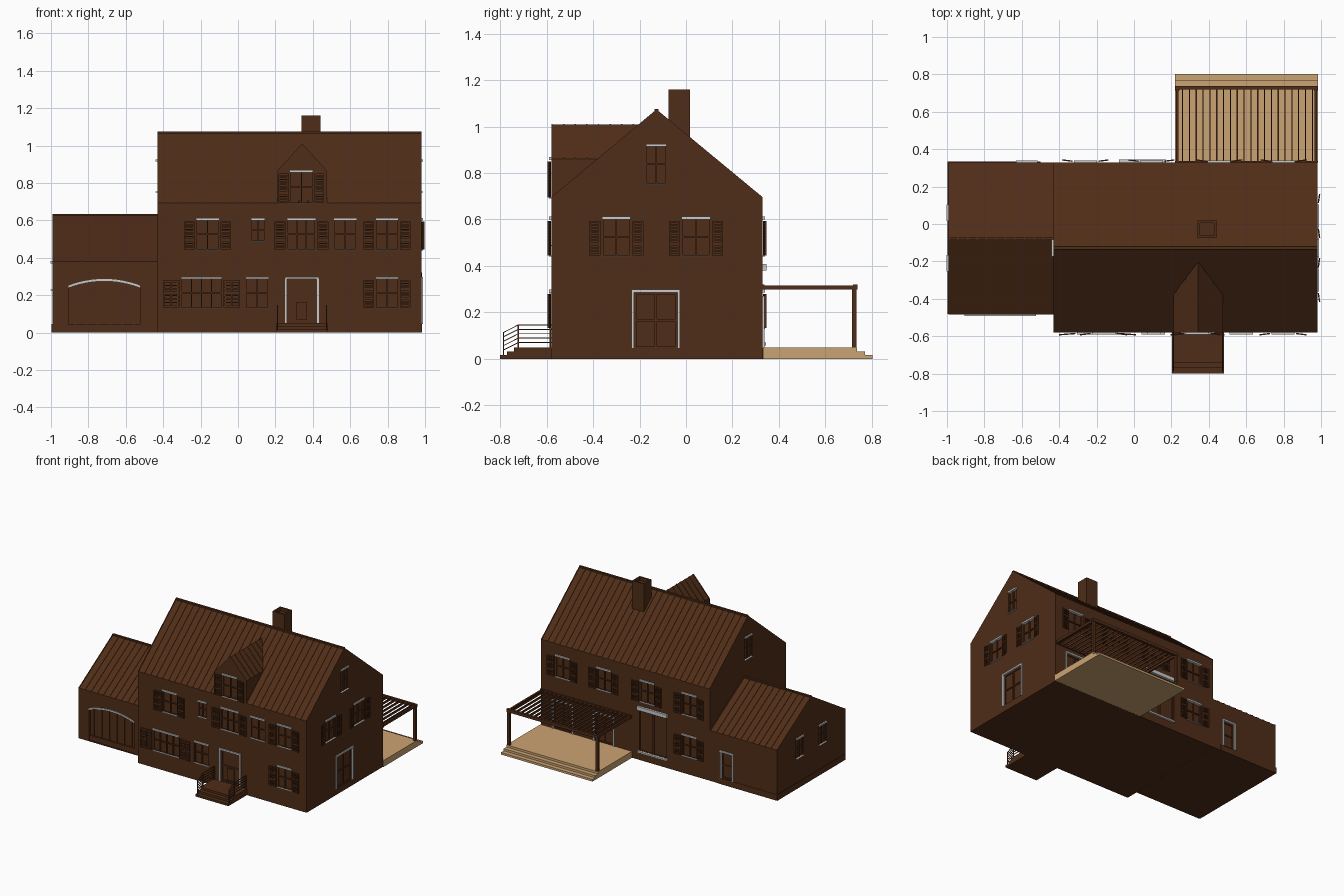
import bpy, bmesh, math
from mathutils import Vector as V

if "Cube" in bpy.data.objects:
    bpy.data.objects.remove(bpy.data.objects["Cube"])

def material(name, col):
    m = bpy.data.materials.new(name)
    m.diffuse_color = (*col, 1)
    m.use_nodes = True
    m.node_tree.nodes["Principled BSDF"].inputs["Base Color"].default_value = m.diffuse_color
    return m

BROWN = material("dark_wood", (0.08, 0.026, 0.009))
TAN = material("deck_wood", (0.6, 0.37, 0.17))
meshes = {}

def prism(name, pts, vec):
    """Extrude a polygon along vec into the named part."""
    bm = meshes.setdefault(name, bmesh.new())
    a = [bm.verts.new(V(p)) for p in pts]
    b = [bm.verts.new(V(p) + V(vec)) for p in pts]
    bm.faces.new(a)
    bm.faces.new(b[::-1])
    for i in range(len(a)):
        j = (i + 1) % len(a)
        bm.faces.new((a[i], b[i], b[j], a[j]))

def box(name, x0, x1, y0, y1, z0, z1):
    prism(name, [(x0, y0, z0), (x1, y0, z0), (x1, y1, z0), (x0, y1, z0)], (0, 0, z1 - z0))

# Wall frames: (horizontal position, height, outward distance) -> world
FRONT = lambda u, d: (u, -0.58 - d)
BACK = lambda u, d: (u, 0.33 + d)
RIGHT = lambda u, d: (0.98 + d, u)
LEFT = lambda u, d: (-0.43 - d, u)
WING_LEFT = lambda u, d: (-0.993 - d, u)

def slab(name, wall, u0, u1, z0, z1, d0, d1, lean=lambda u: 0):
    pts = [(*wall(u, d + lean(u)), z0) for u, d in ((u0, d0), (u1, d0), (u1, d1), (u0, d1))]
    prism(name, pts, (0, 0, z1 - z0))

def grid(name, wall, u0, u1, z0, z1, cols, rows, w, d0, d1, lean=lambda u: 0):
    for i in range(cols + 1):
        u = u0 + (u1 - u0 - w) * i / cols
        slab(name, wall, u, u + w, z0, z1, d0, d1, lean)
    for i in range(rows + 1):
        z = z0 + (z1 - z0 - w) * i / rows
        slab(name, wall, u0, u1, z, z + w, d0, d1, lean)

def shutter(wall, hinge, end, z0, z1, rows=3, cols=1):
    lean = lambda u: 0.002 + 0.007 * abs(u - hinge) / abs(end - hinge)
    a, b = sorted((hinge, end))
    grid("shutters", wall, a, b, z0, z1, cols, rows, 0.008, 0, 0.007, lean)
    n = rows * 4
    for i in range(n):
        z = z0 + (z1 - z0) * (i + 0.5) / n
        slab("shutters", wall, a + 0.004, b - 0.004, z - 0.003, z + 0.003, 0.001, 0.005, lean)

def window(wall, u0, u1, z0, z1, shut=0, cols=2, scols=1, srows=3):
    slab("opening_cutters", wall, u0, u1, z0, z1, -0.012, 0.02)
    grid("window_frames", wall, u0, u1, z0, z1, cols, 2, 0.006, -0.013, -0.003)
    slab("window_lintels", wall, u0, u1, z1 - 0.012, z1, -0.012, 0.01)
    slab("window_sills", wall, u0, u1, z0, z0 + 0.004, -0.012, 0.01)
    if shut:
        lo, hi = (z0 + 0.005, z1 - 0.018)
        shutter(wall, u0 - 0.007, u0 - shut - 0.007, lo, hi, srows, scols)
        shutter(wall, u1 + 0.007, u1 + shut + 0.007, lo, hi, srows, scols)

def door(wall, u0, u1, z0, z1, leaves=1, trim=0.012):
    slab("opening_cutters", wall, u0, u1, z0, z1, -0.012, 0.02)
    slab("door_surrounds", wall, u0, u0 + trim, z0, z1, -0.012, 0.008)
    slab("door_surrounds", wall, u1 - trim, u1, z0, z1, -0.012, 0.008)
    slab("door_surrounds", wall, u0, u1, z1 - trim, z1, -0.012, 0.009)
    grid("door_panels", wall, u0 + trim, u1 - trim, z0, z1 - trim, leaves, 2, 0.01, -0.013, -0.005)

# House bodies
def gabled(name, x0, x1, y0, y1, eave, ridge, ym):
    prism(name, [(x0, y0, 0), (x0, y1, 0), (x0, y1, eave), (x0, ym, ridge), (x0, y0, eave)], (x1 - x0, 0, 0))
    n = round((x1 - x0) / 0.05)
    for i in range(n + 1):      # standing roof seams
        x = x0 + (x1 - x0 - 0.006) * i / n
        for ye in (y0, y1):
            prism(name + "_roof_seams", [(x, ye, eave - 0.004), (x, ym, ridge - 0.004),
                                         (x, ym, ridge + 0.004), (x, ye, eave + 0.004)], (0.006, 0, 0))
    box(name + "_ridge_cap", x0, x1, ym - 0.008, ym + 0.008, ridge - 0.012, ridge + 0.005)

gabled("main_house", -0.43, 0.98, -0.58, 0.33, 0.692, 1.07, -0.127)
gabled("garage_wing", -0.993, -0.431, -0.485, 0.33, 0.38, 0.63, -0.078)
box("garage_plinth", -0.996, -0.5, -0.48, 0.333, 0, 0.045)

# Dormer
dx, dw = 0.343, 0.133
prism("dormer", [(dx - dw, -0.58, 0.69), (dx + dw, -0.58, 0.69), (dx + dw, -0.58, 0.86),
                 (dx, -0.58, 1.008), (dx - dw, -0.58, 0.86)], (0, 0.38, 0))
for i in range(8):
    for s in (-1, 1):
        y = -0.58 + i * 0.05
        if y < -0.2:
            prism("dormer_roof_seams", [(dx + s * dw, y, 0.857), (dx, y, 1.004), (dx, y, 1.011),
                                        (dx + s * dw, y, 0.865)], (0, 0.006, 0))

# Chimney with hollow top
box("chimney", 0.34, 0.44, -0.075, 0.018, 0.9, 1.135)
for x in (0.34, 0.427):
    box("chimney_rim", x, x + 0.013, -0.075, 0.018, 1.135, 1.16)
for y in (-0.075, 0.005):
    box("chimney_rim", 0.353, 0.427, y, y + 0.013, 1.135, 1.16)

# Front windows
window(FRONT, -0.225, -0.1, 0.44, 0.612, 0.056)
window(FRONT, 0.07, 0.145, 0.485, 0.612)
window(FRONT, 0.262, 0.416, 0.44, 0.612, 0.06, 3)
window(FRONT, 0.51, 0.635, 0.44, 0.612)
window(FRONT, 0.735, 0.858, 0.44, 0.612, 0.056)
window(FRONT, -0.305, -0.085, 0.128, 0.298, 0.09, 4, 2, 2)
window(FRONT, 0.04, 0.165, 0.128, 0.298)
window(FRONT, 0.735, 0.858, 0.128, 0.298, 0.056)
window(FRONT, 0.276, 0.402, 0.69, 0.868, 0.052)
door(FRONT, 0.25, 0.432, 0.05, 0.298, 1)
slab("front_door_glass", FRONT, 0.31, 0.37, 0.07, 0.16, -0.013, -0.003)
# Side windows and doors
for c in (-0.3, 0.043):
    window(RIGHT, c - 0.062, c + 0.062, 0.44, 0.612, 0.048)
door(RIGHT, -0.235, -0.025, 0.045, 0.298, 2)
for wall in (RIGHT, LEFT):
    window(wall, -0.173, -0.083, 0.75, 0.926)
for c in (-0.21, 0.06):
    window(WING_LEFT, c - 0.045, c + 0.045, 0.225, 0.382)
# Back windows and doors
for c in (0.8, 0.455, 0.093, -0.26):
    window(BACK, c - 0.062, c + 0.062, 0.44, 0.612, 0.055)
window(BACK, -0.322, -0.198, 0.128, 0.298, 0.055)
door(BACK, -0.63, -0.515, 0.045, 0.255)
for c in (0.8, 0.455):
    door(BACK, c - 0.09, c + 0.09, 0.045, 0.27, 2)
slab("opening_cutters", BACK, -0.08, 0.17, 0.06, 0.38, -0.012, 0.02)
grid("patio_door", BACK, -0.08, 0.17, 0.06, 0.38, 2, 1, 0.012, -0.013, -0.002)
slab("patio_door_header", BACK, -0.08, 0.17, 0.38, 0.408, -0.002, 0.016)
slab("patio_door_sill", BACK, -0.08, 0.17, 0.058, 0.07, -0.012, 0.015)

# Arched garage door
arch = [(x, 0.28 - 0.035 * ((x + 0.715) / 0.19) ** 2) for x in [-0.905 + 0.38 * i / 12 for i in range(13)]]
prism("opening_cutters", [(-0.905, -0.5, 0.006), (-0.525, -0.5, 0.006)] +
      [(x, -0.5, z) for x, z in arch[::-1]], (0, 0.03, 0))
prism("garage_arch_trim", [(x, -0.492, z - 0.006) for x, z in arch] +
      [(x, -0.492, z + 0.007) for x, z in arch[::-1]], (0, 0.022, 0))
for x, z in arch[1:-1:2]:
    box("garage_door_planks", x - 0.004, x + 0.004, -0.476, -0.469, 0.006, z)

# Front stoop and back deck with steps
for i in range(3):
    z = 0.016 * i
    box("front_steps", 0.203, 0.48, -0.80 + 0.03 * i, -0.579, z, z + 0.016)
    box("back_deck", 0.22, 0.985, 0.331, 0.803 - 0.033 * i, z, z + 0.016)

# Stoop railings: level run, then sloping down
for x in (0.208, 0.471):
    for y, z0, z1 in ((-0.588, 0.045, 0.148), (-0.725, 0.045, 0.148), (-0.789, 0.015, 0.115)):
        box("railing_posts", x, x + 0.006, y, y + 0.006, z0, z1)
    for i in range(5):
        z = 0.068 + i * 0.019
        prism("railing_bars", [(x, -0.58, z), (x, -0.722, z), (x, -0.787, z - 0.033),
                               (x, -0.787, z - 0.029), (x, -0.722, z + 0.004), (x, -0.58, z + 0.004)], (0.005, 0, 0))

# Pergola
for x in (0.222, 0.962):
    box("pergola_posts", x, x + 0.02, 0.715, 0.735, 0.045, 0.3)
    box("pergola_side_beams", x + 0.003, x + 0.017, 0.33, 0.735, 0.298, 0.316)
box("pergola_front_beam", 0.22, 0.985, 0.72, 0.738, 0.298, 0.32)
box("pergola_wall_beam", 0.22, 0.985, 0.33, 0.338, 0.298, 0.32)
for i in range(20):
    x = 0.257 + i * 0.0365
    box("pergola_slats", x, x + 0.006, 0.335, 0.722, 0.3, 0.316)

# Build objects
GREY = ("window_lintels", "window_sills", "door_surrounds", "garage_arch_trim", "patio_door_header", "patio_door_sill")
objs = {}
for name, bm in meshes.items():
    bmesh.ops.recalc_face_normals(bm, faces=bm.faces)
    me = bpy.data.meshes.new(name)
    bm.to_mesh(me)
    bm.free()
    ob = objs[name] = bpy.data.objects.new(name, me)
    bpy.context.collection.objects.link(ob)
    if name not in GREY:
        me.materials.append(TAN if name == "back_deck" else BROWN)

# Recess the openings into the walls
cutter = objs["opening_cutters"]
cutter.hide_render = True
cutter.display_type = 'WIRE'
for n in ("main_house", "garage_wing", "dormer"):
    mod = objs[n].modifiers.new("recesses", 'BOOLEAN')
    mod.operation = 'DIFFERENCE'
    mod.solver = 'EXACT'
    mod.object = cutter
